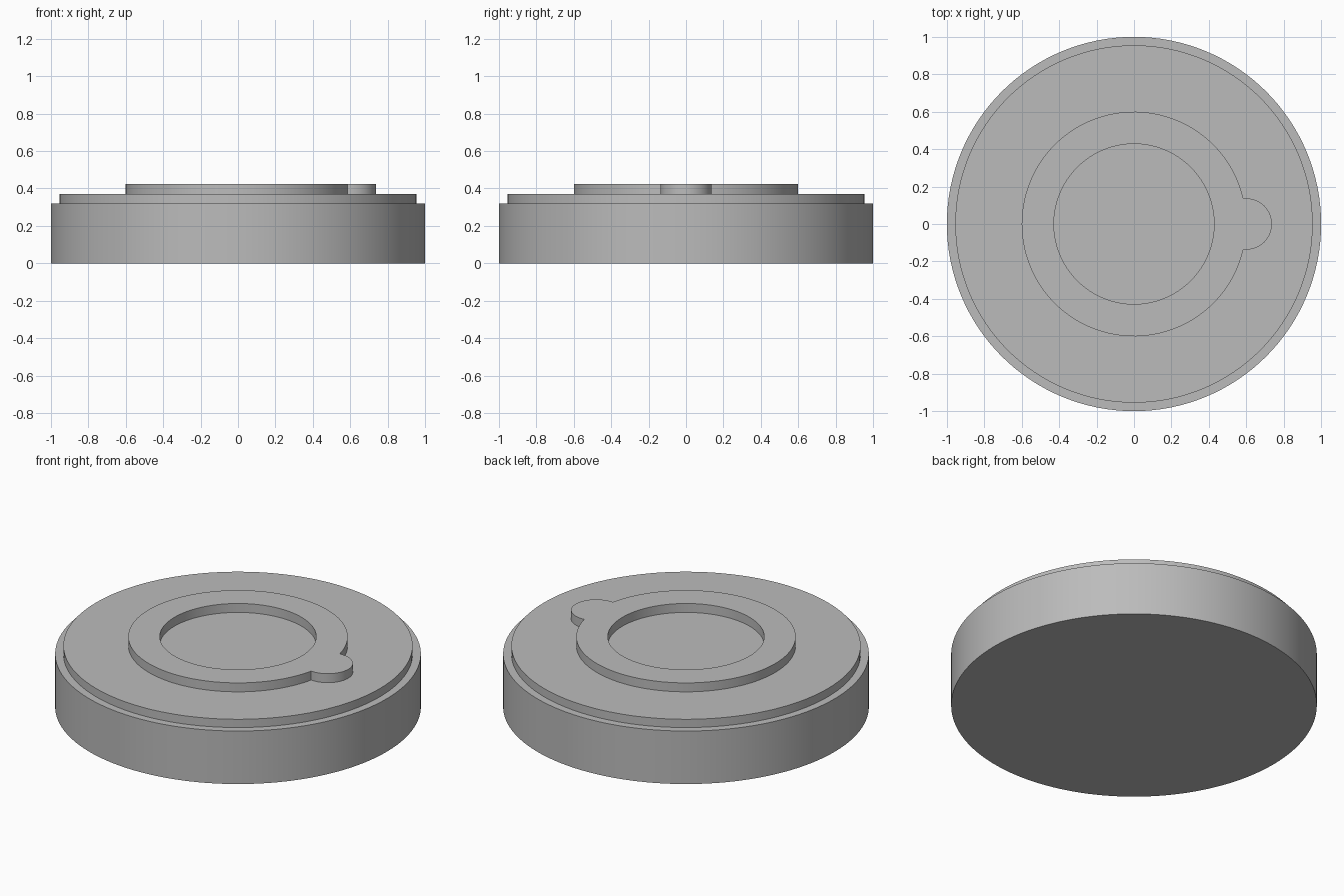
import bpy, bmesh
from math import pi, sin, cos, asin

SEGMENTS = 128
BODY_R, DISC_R = 1.0, 0.955
BODY_TOP, DISC_TOP, RING_TOP = 0.32, 0.37, 0.424
RING_R, HOLE_R, TAB_R = 0.6, 0.428, 0.137

cube = bpy.data.objects.get("Cube")
if cube:
    bpy.data.objects.remove(cube, do_unlink=True)

grey = bpy.data.materials.new("plain_grey")
grey.use_nodes = True
colour = (0.5, 0.5, 0.5, 1)
grey.diffuse_color = colour
grey.node_tree.nodes["Principled BSDF"].inputs["Base Color"].default_value = colour


def arc(radius, start, end, steps, cx=0.0):
    """Points on an arc, both ends included."""
    angles = [start + (end - start) * i / steps for i in range(steps + 1)]
    return [(cx + radius * cos(a), radius * sin(a)) for a in angles]


def circle(radius):
    return arc(radius, 0, 2 * pi, SEGMENTS)[:-1]


def finish(name, bm):
    bmesh.ops.recalc_face_normals(bm, faces=bm.faces)
    mesh = bpy.data.meshes.new(name)
    bm.to_mesh(mesh)
    bm.free()
    mesh.materials.append(grey)
    obj = bpy.data.objects.new(name, mesh)
    bpy.context.collection.objects.link(obj)
    bpy.ops.object.select_all(action="DESELECT")
    obj.select_set(True)
    bpy.context.view_layer.objects.active = obj
    bpy.ops.object.shade_smooth_by_angle(angle=pi / 6)
    return obj


# Stepped round body: stacked rings joined by quads, capped at both ends
bm = bmesh.new()
profile = [(BODY_R, 0), (BODY_R, BODY_TOP), (DISC_R, BODY_TOP), (DISC_R, DISC_TOP)]
rings = [[bm.verts.new((x, y, z)) for x, y in circle(r)] for r, z in profile]
for low, high in zip(rings, rings[1:]):
    for i in range(SEGMENTS):
        j = (i + 1) % SEGMENTS
        bm.faces.new((low[i], low[j], high[j], high[i]))
bm.faces.new(rings[0])
bm.faces.new(rings[-1])
finish("stepped_body", bm)

# Raised ring with a rounded tab on its left, slightly sunk into the body
bm = bmesh.new()
meet = asin(TAB_R / RING_R)
outline = arc(RING_R, meet, 2 * pi - meet, SEGMENTS)
outline += arc(TAB_R, -pi / 2, pi / 2, SEGMENTS // 4, cx=RING_R)
base = DISC_TOP - 0.01
for loop in (outline, circle(HOLE_R)):
    verts = [bm.verts.new((x, y, base)) for x, y in loop]
    for a, b in zip(verts, verts[1:] + verts[:1]):
        bm.edges.new((a, b))
bmesh.ops.triangle_fill(bm, edges=bm.edges[:], use_beauty=True, normal=(0, 0, 1))
extruded = bmesh.ops.extrude_face_region(bm, geom=bm.faces[:], use_keep_orig=True)
top_verts = [g for g in extruded["geom"] if isinstance(g, bmesh.types.BMVert)]
bmesh.ops.translate(bm, verts=top_verts, vec=(0, 0, RING_TOP - base))
finish("raised_ring_with_tab", bm)
